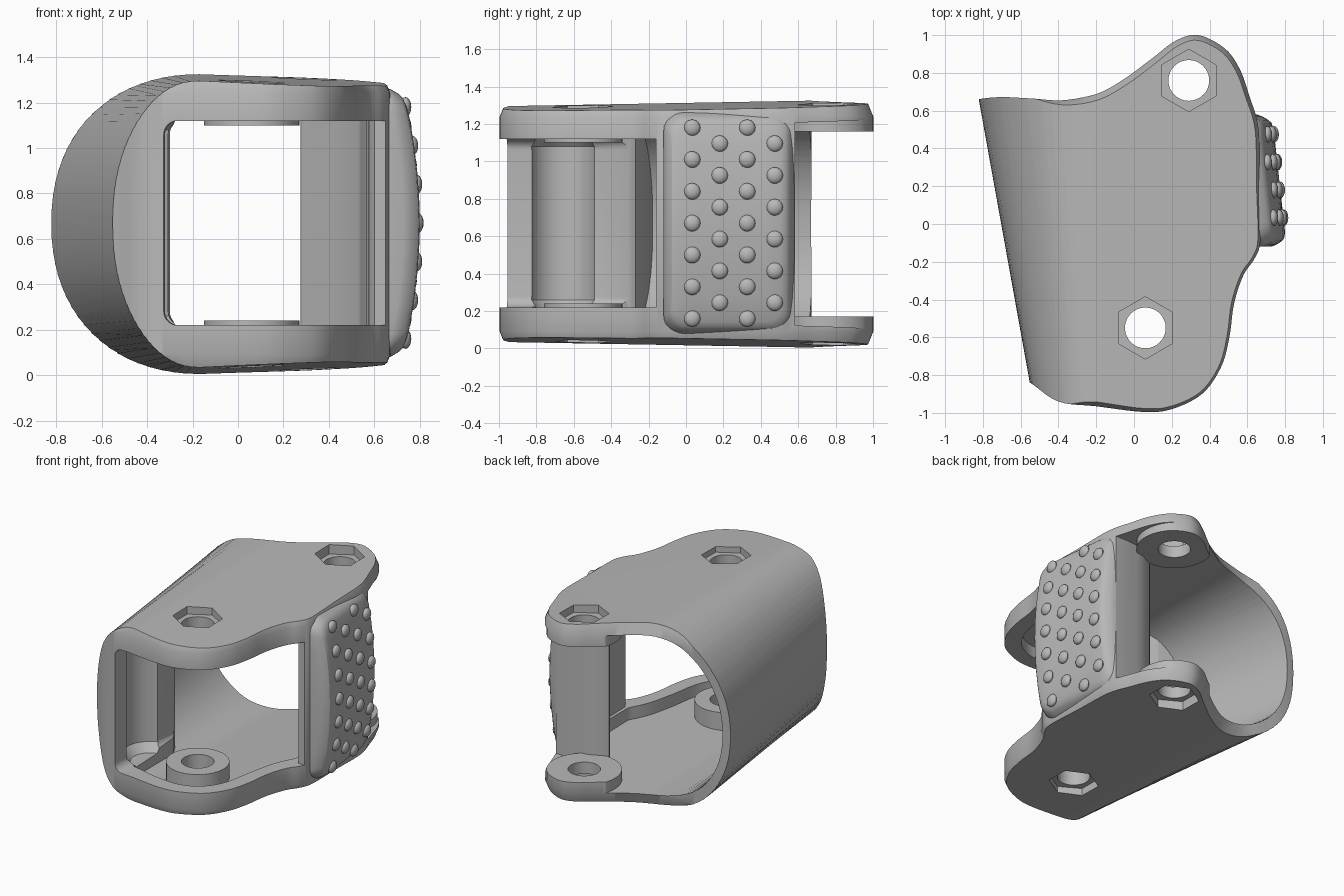
import bpy, bmesh, math
from mathutils import Matrix, Vector

if "Cube" in bpy.data.objects:
    bpy.data.objects.remove(bpy.data.objects["Cube"])

MID = 0.665  # height of the symmetry plane

grey = bpy.data.materials.new("plain_grey")
grey.use_nodes = True
colour = (0.48, 0.48, 0.48, 1)
grey.diffuse_color = colour
grey.node_tree.nodes["Principled BSDF"].inputs["Base Color"].default_value = colour


def add_object(name, bm):
    bmesh.ops.recalc_face_normals(bm, faces=bm.faces[:])
    mesh = bpy.data.meshes.new(name)
    bm.to_mesh(mesh)
    bm.free()
    mesh.materials.append(grey)
    obj = bpy.data.objects.new(name, mesh)
    bpy.context.collection.objects.link(obj)
    return obj


def loft(name, rings):
    """Closed solid through a list of equal-length point rings."""
    bm = bmesh.new()
    loops = [[bm.verts.new(p) for p in ring] for ring in rings]
    for a, b in zip(loops, loops[1:]):
        for i in range(len(a)):
            j = (i + 1) % len(a)
            bm.faces.new((a[i], a[j], b[j], b[i]))
    bm.faces.new(loops[0])
    bm.faces.new(loops[-1])
    return add_object(name, bm)


def prism(name, plan, z0, z1):
    return loft(name, [[(x, y, z) for x, y in plan] for z in (z0, z1)])


def circle(cx, cy, r, n=40, start=0.0):
    return [(cx + r * math.cos(start + i * math.tau / n),
             cy + r * math.sin(start + i * math.tau / n)) for i in range(n)]


def spline(pts, steps=5):
    """Smooth open curve through the points."""
    p = [Vector(q) for q in pts]
    p = [2 * p[0] - p[1]] + p + [2 * p[-1] - p[-2]]
    out = []
    for a, b, c, d in zip(p, p[1:], p[2:], p[3:]):
        for k in range(steps):
            t = k / steps
            out.append(0.5 * (2 * b + (c - a) * t + (2 * a - 5 * b + 4 * c - d) * t * t
                              + (3 * b - a - 3 * c + d) * t ** 3))
    return out + [p[-2]]


def inset(plan, d):
    """Offset a counter-clockwise outline inwards."""
    out = []
    for i, p in enumerate(plan):
        t = (plan[(i + 1) % len(plan)] - plan[i - 1]).normalized()
        out.append(p + d * Vector((-t.y, t.x)))
    return out


def measure(mesh):
    """Volume, and whether the surface is closed."""
    bm = bmesh.new()
    bm.from_mesh(mesh)
    result = bm.calc_volume(signed=True), all(e.is_manifold for e in bm.edges)
    bm.free()
    return result


def boolean(target, tool, operation):
    """Cut or join, keeping the first attempt whose volume is plausible."""
    v, w = measure(target.data)[0], measure(tool.data)[0]
    low, high = {'UNION': (max(v, w), v + w), 'DIFFERENCE': (max(v - w, 0.02), v),
                 'INTERSECT': (0.02, min(v, w))}[operation]
    mod = target.modifiers.new("cut", 'BOOLEAN')
    mod.operation, mod.object = operation, tool
    best = None
    for solver, nudge in (('EXACT', 0), ('MANIFOLD', 0), ('EXACT', 0.0013), ('MANIFOLD', 0.0013)):
        mod.solver = solver
        tool.location = (nudge, 0.7 * nudge, 0.4 * nudge)
        bpy.context.view_layer.update()
        result = target.evaluated_get(bpy.context.evaluated_depsgraph_get())
        mesh = bpy.data.meshes.new_from_object(result)
        volume, closed = measure(mesh)
        if low - 0.005 <= volume <= high + 0.005:
            best = mesh if closed else best or mesh
            if closed:
                break
    target.modifiers.remove(mod)
    target.data = best or target.data
    bpy.data.objects.remove(tool)


def tapered_tube(name, wall, floor):
    """U-shaped volume that widens to the rear, shrunk by wall and floor."""
    rings = []
    for y in (-1.2, 1.2):
        xc, h = -0.17, 0.648 + 0.018 * y - floor
        a = xc + 0.82 - (0.65 - y) * 0.18 - wall
        ring = []
        for i in range(41):
            t = math.pi * (0.5 + i / 40)
            c, s = math.cos(t), math.sin(t)
            ring.append((xc - a * abs(c) ** 0.92, y, MID + h * math.copysign(abs(s) ** 0.92, s)))
        rings.append(ring + [(0.95, y, MID - h + 0.05), (0.95, y, MID + h - 0.05)])
    return loft(name, rings)


# Main body: plan outline with chamfered rims, trimmed to the tapered tube
outline = spline([(-0.9, -0.64), (-0.7, -0.75), (-0.55, -0.84), (-0.4, -0.94), (-0.2, -0.965),
                  (0.05, -0.995), (0.2, -0.98), (0.36, -0.9), (0.46, -0.76), (0.505, -0.6),
                  (0.53, -0.42), (0.58, -0.27), (0.64, -0.18), (0.67, -0.08), (0.665, 0.2),
                  (0.66, 0.5), (0.61, 0.68), (0.56, 0.82), (0.48, 0.93), (0.34, 1.0),
                  (0.22, 0.97), (0.1, 0.88), (-0.05, 0.77), (-0.2, 0.69), (-0.38, 0.655),
                  (-0.55, 0.665), (-0.75, 0.67), (-1.0, 0.63)])
body = loft("bracket_body", [[(p.x, p.y, z) for p in inset(outline, d)]
                             for z, d in ((-0.02, 0.045), (0.09, 0), (1.24, 0), (1.35, 0.045))])
boolean(body, tapered_tube("tube", 0, 0), 'INTERSECT')

# Thin-walled cavity behind the front lip and the rounded side post
pocket = [(-1.3, -0.1), (-0.6, -0.18), (-0.4, -0.23), (-0.32, -0.27), (-0.285, -0.34), (-0.28, -0.52)]
pocket += spline([(-0.27, -0.82), (-0.05, -0.87), (0.15, -0.88), (0.3, -0.8), (0.38, -0.66),
                  (0.42, -0.45), (0.47, -0.25), (0.54, -0.1)])
pocket += [(0.54, 0.55), (0.9, 0.57), (0.9, 1.1), (-1.3, 1.1)]
cavity = prism("cavity", pocket, -0.2, 1.5)
boolean(cavity, tapered_tube("inner_tube", 0.06, 0.08), 'INTERSECT')

# Straight opening through the front lip, with rounded corners
opening = []
for y, x in ((-1.15, -0.335), (1.15, -0.24)):
    ring = [(1.2, y, 0.22), (1.2, y, 1.12)]
    for zc, start in ((1.06, 90), (0.28, 180)):
        for k in range(7):
            t = math.radians(start + 15 * k)
            ring.append((x + 0.06 + 0.06 * math.cos(t), y, zc + 0.06 * math.sin(t)))
    opening.append(ring)
boolean(cavity, loft("opening", opening), 'UNION')

# Concave recess in the side wall next to the front bosses
boolean(cavity, loft("recess", [[(x, y, z) for x, y in circle(-0.25, -0.66, r)] for z, r in (
    (0.2, 0.13), (0.26, 0.18), (1.08, 0.18), (1.14, 0.13))]), 'UNION')

# Bosses and grip column are left standing inside the cavity
holes = ((0.06, -0.55, 0.108, 0.21, 0.24, 1.10), (0.29, 0.76, 0.108, 0.25, 0.17, 1.16))
for x, y, r, boss, low, high in holes:
    boolean(cavity, prism("low_boss", circle(x, y, boss, 48), -0.3, low), 'DIFFERENCE')
    boolean(cavity, prism("high_boss", circle(x, y, boss, 48), high, 1.6), 'DIFFERENCE')
column = [(0.6, -0.16), (0.75, -0.16), (0.75, 0.585), (0.55, 0.58), (0.4, 0.56), (0.3, 0.515),
          (0.275, 0.495), (0.28, 0.475), (0.4, 0.37), (0.53, 0.22), (0.56, 0.14), (0.565, -0.1)]
boolean(cavity, prism("column", column, -0.4, 1.7), 'DIFFERENCE')
boolean(body, cavity, 'DIFFERENCE')

# Bolt holes with hexagonal nut recesses on both outer faces
for x, y, r, boss, low, high in holes:
    boolean(body, prism("hole", circle(x, y, r, 32), -0.5, 1.8), 'DIFFERENCE')
    hexagon = circle(x, y, 0.165, 6, math.pi / 6)
    boolean(body, prism("low_nut", hexagon, -0.5, 0.085), 'DIFFERENCE')
    boolean(body, prism("high_nut", hexagon, 1.245, 1.8), 'DIFFERENCE')


# Grip pad: rounded plate with a slightly bowed, slanted face
def pad_face(y, z):
    return 0.797 - 0.11 * (y + 0.02) - 0.075 * ((z - 0.67) / 0.6) ** 2


def pad_ring(shrink, depth):
    ring = []
    hy, hz = 0.35 - shrink, 0.6 - shrink - 0.9 * max(shrink - 0.1, 0)
    r = min(max(0.11 - shrink * 0.5, 0.004), hy * 0.9)
    for q, (sy, sz) in enumerate(((1, 1), (-1, 1), (-1, -1), (1, -1))):
        for k in range(7):
            t = math.radians(90 * q + 15 * k)
            ring.append((sy * (hy - r) + r * math.cos(t), sz * (hz - r) + r * math.sin(t)))
    dense = []
    for i, (y, z) in enumerate(ring):
        y2, z2 = ring[(i + 1) % len(ring)]
        n = 8 if i % 7 == 6 else 1
        dense += [(y + (y2 - y) * k / n + 0.23, z + (z2 - z) * k / n + 0.67) for k in range(n)]
    return [(0.575 if depth is None else pad_face(y, z) - depth, y, z) for y, z in dense]


loft("grip_pad", [pad_ring(s, d) for s, d in (
    (0, None), (0, 0.08), (0.012, 0.05), (0.03, 0.022), (0.045, 0.008), (0.075, 0),
    (0.15, 0), (0.25, 0), (0.34, 0))])

# Grip studs in four staggered columns
bm = bmesh.new()
for col in range(4):
    y = 0.033 + 0.147 * col
    for row in range(7 - col % 2):
        z = 0.16 + 0.17 * row + 0.085 * (col % 2)
        place = Matrix.Translation((pad_face(y, z), y, z)) @ Matrix.Diagonal((0.026, 0.044, 0.044, 1))
        bmesh.ops.create_uvsphere(bm, u_segments=16, v_segments=10, radius=1, matrix=place)
add_object("grip_studs", bm)

# Smooth shading with crisp edges
bpy.ops.object.select_all(action='DESELECT')
for name in ("bracket_body", "grip_pad", "grip_studs"):
    obj = bpy.data.objects[name]
    obj.select_set(True)
    bpy.context.view_layer.objects.active = obj
bpy.ops.object.shade_smooth_by_angle(angle=math.radians(30))
